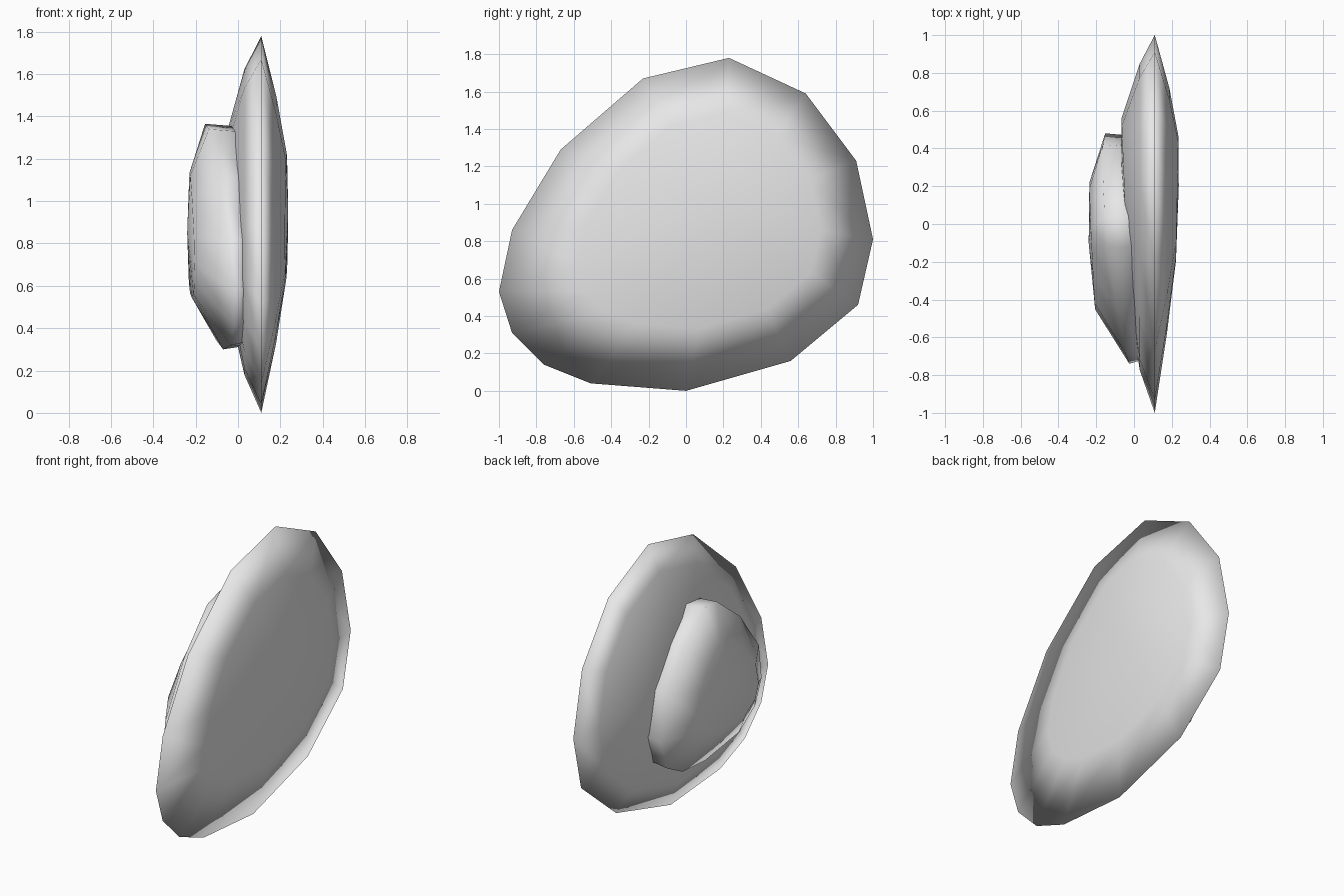
import bpy, bmesh

cube = bpy.data.objects.get("Cube")
if cube:
    bpy.data.objects.remove(cube)

grey = bpy.data.materials.new("plain_grey")
grey.use_nodes = True
grey.diffuse_color = (0.8, 0.8, 0.8, 1)
grey.node_tree.nodes["Principled BSDF"].inputs["Base Color"].default_value = (0.8, 0.8, 0.8, 1)


def loft(name, outline, centre, rings, caps):
    """Join scaled copies of a (y, z) outline; each ring is (scale, x, y tilt, z tilt)."""
    bm = bmesh.new()
    cy, cz = centre
    loops = []
    for scale, x, ty, tz in rings:
        loop = []
        for py, pz in outline:
            y, z = cy + (py - cy) * scale, cz + (pz - cz) * scale
            loop.append(bm.verts.new((x + ty * (y - cy) + tz * (z - cz), y, z)))
        loops.append(loop)
    n = len(outline)
    for a, b in zip(loops, loops[1:]):
        for i in range(n):
            j = (i + 1) % n
            bm.faces.new((a[i], a[j], b[j], b[i]))
    # Close both ends with low fans
    for loop, x in ((loops[0], caps[0]), (loops[-1], caps[1])):
        tip = bm.verts.new((x, cy, cz))
        for i in range(n):
            bm.faces.new((loop[i], loop[(i + 1) % n], tip))
    bmesh.ops.recalc_face_normals(bm, faces=bm.faces)
    for f in bm.faces:
        f.smooth = True
    mesh = bpy.data.meshes.new(name)
    bm.to_mesh(mesh)
    bm.free()
    mesh.materials.append(grey)
    obj = bpy.data.objects.new(name, mesh)
    bpy.context.collection.objects.link(obj)
    return obj


# Wide body, thick in the middle with a thin rim
body_outline = [(-1, .53), (-.93, .86), (-.67, 1.29), (-.23, 1.67), (.23, 1.78),
                (.64, 1.59), (.91, 1.23), (1, .81), (.92, .46), (.56, .16),
                (0, 0), (-.51, .04), (-.76, .14), (-.93, .31)]
loft("egg_white", body_outline, (.2, .95),
     [(.33, .23, .02, 0), (.65, .182, .01, 0), (1, .11, 0, 0),
      (.81, .03, 0, 0), (.45, -.052, -.04, 0)],
     (.237, -.07))

# Raised lump on one side, with a short wall and a rounded top
lump_outline = [(.04, 1.365), (.24, 1.19), (.42, .95), (.48, .66), (.37, .44),
                (.18, .34), (-.1, .3), (-.5, .32), (-.68, .42), (-.74, .58),
                (-.68, .82), (-.42, 1.12), (-.12, 1.34)]
loft("egg_yolk", lump_outline, (-.1, .85),
     [(.97, .04, 0, 0), (1, -.107, -.1, -.067), (.55, -.223, -.045, -.01)],
     (.04, -.24))
